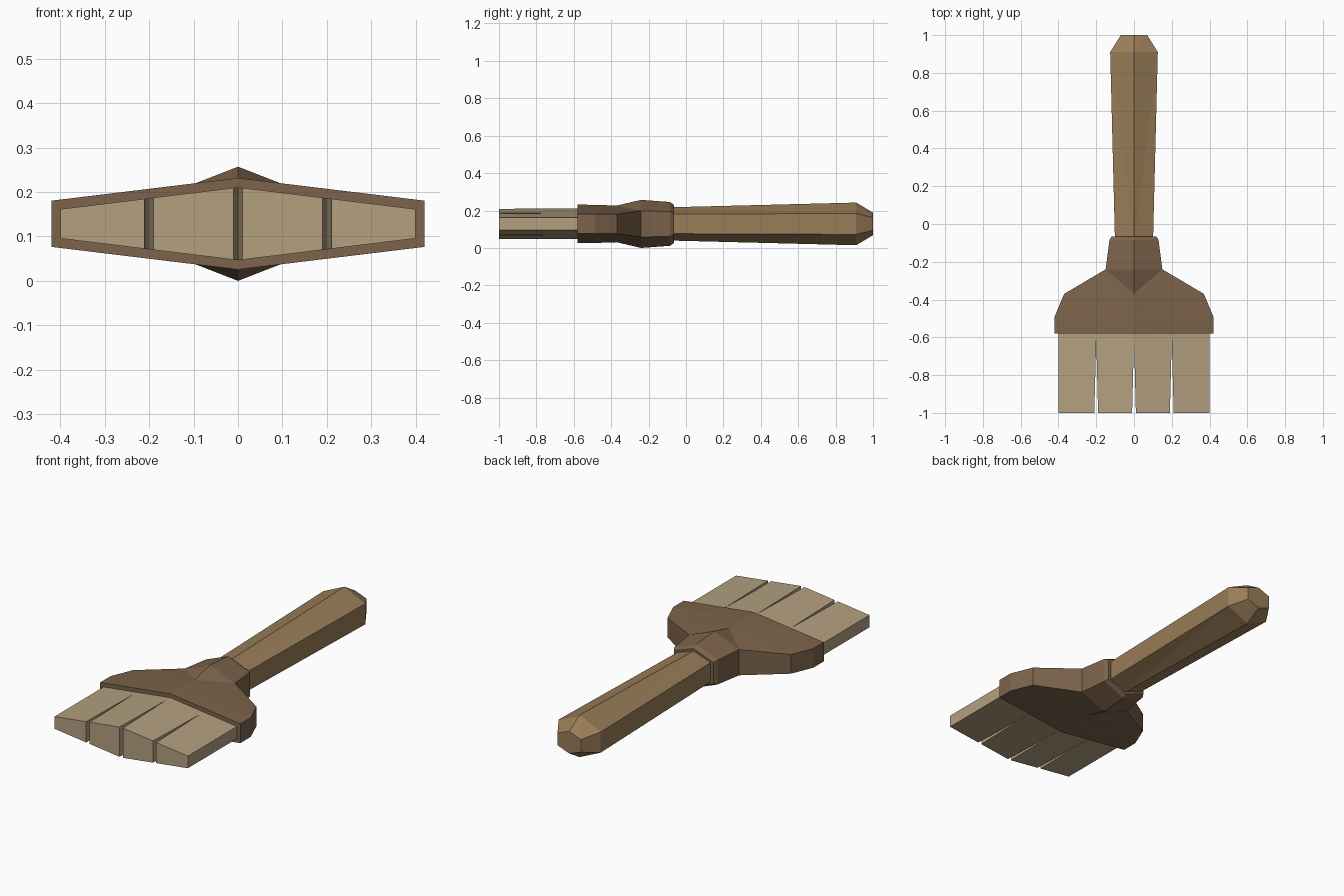
import bpy, bmesh

if "Cube" in bpy.data.objects:
    bpy.data.objects.remove(bpy.data.objects["Cube"])

CZ = 0.1285  # height of the brush's mid plane


def material(name, rgb):
    m = bpy.data.materials.new(name)
    m.diffuse_color = (*rgb, 1)
    m.use_nodes = True
    m.node_tree.nodes["Principled BSDF"].inputs["Base Color"].default_value = m.diffuse_color
    return m


handle_wood = material("handle wood", (0.32, 0.205, 0.097))
ferrule_brown = material("ferrule brown", (0.20, 0.125, 0.07))
bristle_tan = material("bristle tan", (0.45, 0.35, 0.215))


def finish(bm, name, mat):
    bmesh.ops.recalc_face_normals(bm, faces=bm.faces)
    me = bpy.data.meshes.new(name)
    bm.to_mesh(me)
    bm.free()
    me.materials.append(mat)
    ob = bpy.data.objects.new(name, me)
    bpy.context.collection.objects.link(ob)
    return ob


def hex_loft(name, sections, mat):
    """Loft of six-sided sections: (y, half width, ridge half height, side half height)."""
    bm = bmesh.new()
    rings = []
    for y, w, hc, hs in sections:
        outline = [(0, hc), (w, hs), (w, -hs), (0, -hc), (-w, -hs), (-w, hs)]
        rings.append([bm.verts.new((x, y, CZ + z)) for x, z in outline])
    for a, b in zip(rings, rings[1:]):
        for j in range(6):
            k = (j + 1) % 6
            if j % 3 and k % 3:          # flat side
                bm.faces.new((a[j], b[j], b[k], a[k]))
            else:                        # sloped face, creased from ridge to side
                c, o = (j, k) if j % 3 == 0 else (k, j)
                bm.faces.new((a[c], b[c], b[o]))
                bm.faces.new((a[c], b[o], a[o]))
    bm.faces.new(rings[0])
    bm.faces.new(rings[-1])
    return finish(bm, name, mat)


# Handle, widening towards a chamfered end
hex_loft("handle", [(-0.12, 0.10, 0.088, 0.052),
                    (0.91, 0.126, 0.114, 0.056),
                    (1.00, 0.07, 0.060, 0.034)], handle_wood)

# Ferrule, flaring from the neck to the wide bristle holder
hex_loft("ferrule", [(-0.58, 0.42, 0.103, 0.052),
                     (-0.49, 0.42, 0.102, 0.052),
                     (-0.37, 0.37, 0.098, 0.052),
                     (-0.24, 0.15, 0.1285, 0.070),
                     (-0.085, 0.13, 0.117, 0.066),
                     (-0.065, 0.118, 0.102, 0.058)], ferrule_brown)


# Bristle tufts, separated by narrow V-shaped slits
def thickness(x):
    return 0.082 - 0.049 * abs(x) / 0.4


for i in range(4):
    x0, x1 = -0.4 + 0.2 * i, -0.2 + 0.2 * i
    g0 = 0.01 if i > 0 else 0
    g1 = 0.01 if i < 3 else 0
    bm = bmesh.new()
    rings = []
    for y, s in ((-1.0, 1), (-0.61, 0), (-0.56, 0)):
        l, r = x0 + g0 * s, x1 - g1 * s
        rings.append([bm.verts.new((x, y, CZ + k * thickness(x)))
                      for x, k in ((l, 1), (r, 1), (r, -1), (l, -1))])
    for a, b in zip(rings, rings[1:]):
        for j in range(4):
            k = (j + 1) % 4
            bm.faces.new((a[j], b[j], b[k], a[k]))
    bm.faces.new(rings[0])
    bm.faces.new(rings[-1])
    finish(bm, f"bristle_tuft_{i + 1}", bristle_tan)
